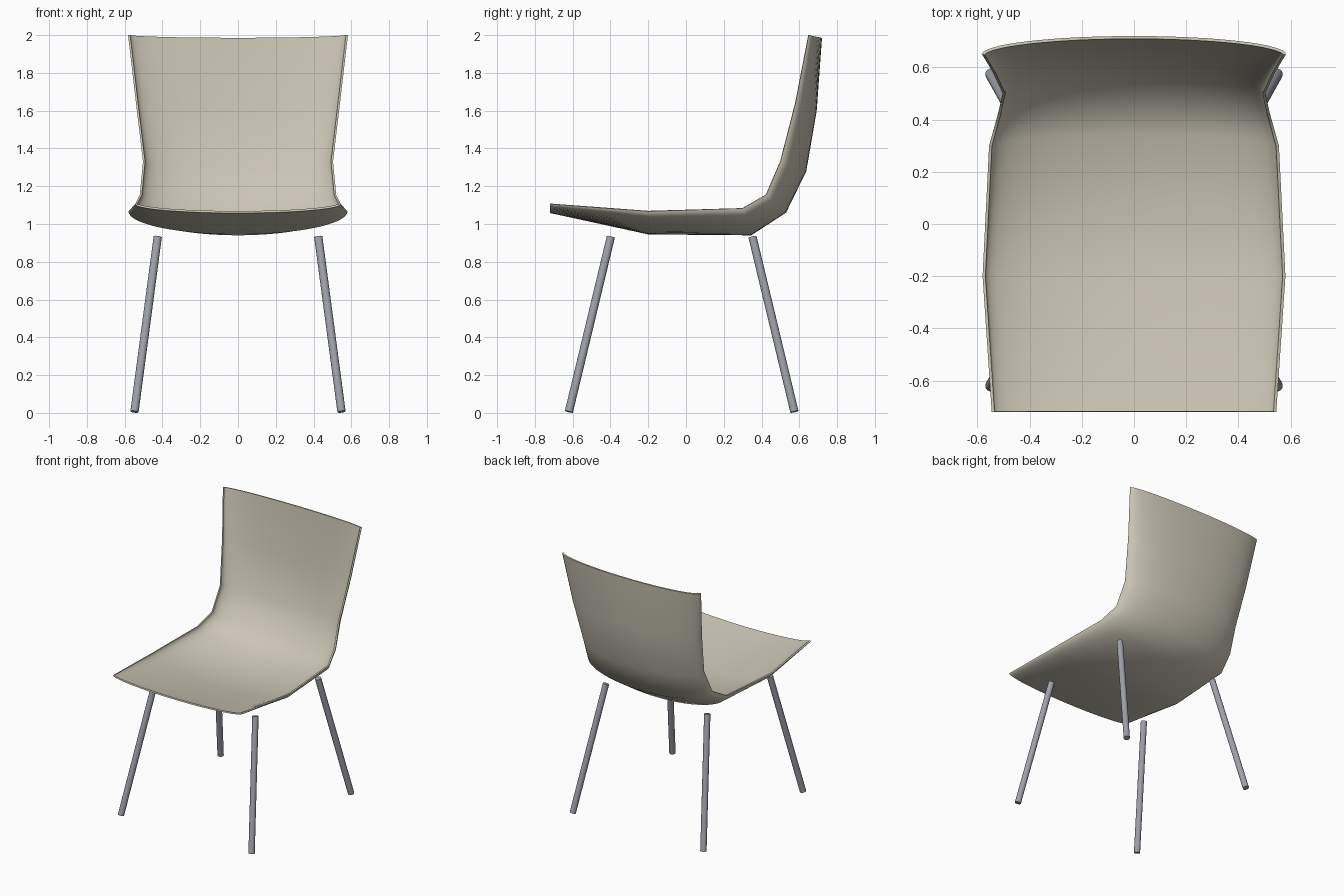
import bpy, bmesh, math
from mathutils import Vector

if "Cube" in bpy.data.objects:
    bpy.data.objects.remove(bpy.data.objects["Cube"])


def material(name, rgb):
    m = bpy.data.materials.new(name)
    m.diffuse_color = (*rgb, 1)
    m.use_nodes = True
    m.node_tree.nodes["Principled BSDF"].inputs["Base Color"].default_value = m.diffuse_color
    return m


SHELL = material("warm grey shell", (0.60, 0.565, 0.465))
METAL = material("grey metal", (0.35, 0.36, 0.41))


def finish(name, bm, mat):
    mesh = bpy.data.meshes.new(name)
    bm.to_mesh(mesh)
    bm.free()
    ob = bpy.data.objects.new(name, mesh)
    bpy.context.collection.objects.link(ob)
    mesh.materials.append(mat)
    bpy.ops.object.select_all(action='DESELECT')
    ob.select_set(True)
    bpy.context.view_layer.objects.active = ob
    return ob


# Seat shell stations: half width, rim (y, z), outer centre line (y, z)
STATIONS = [
    (0.545, (-0.72, 1.105), (-0.72, 1.058)),
    (0.58, (-0.20, 1.067), (-0.20, 0.945)),
    (0.555, (0.30, 1.083), (0.345, 0.94)),
    (0.52, (0.425, 1.155), (0.53, 1.06)),
    (0.503, (0.50, 1.33), (0.637, 1.28)),
    (0.54, (0.58, 1.64), (0.692, 1.60)),
    (0.582, (0.65, 2.00), (0.72, 1.985)),
]
N = 32
bm = bmesh.new()
rows = []
for w, rim, mid in STATIONS:
    row = []
    for j in range(N + 1):
        t = math.pi * (j / N - 0.5)
        k = math.cos(t)
        row.append(bm.verts.new((w * math.sin(t),
                                 rim[0] + (mid[0] - rim[0]) * k,
                                 rim[1] + (mid[1] - rim[1]) * k)))
    rows.append(row)
for a, b in zip(rows, rows[1:]):
    for j in range(N):
        bm.faces.new((a[j], a[j + 1], b[j + 1], b[j]))
shell = finish("seat_shell", bm, SHELL)
solid = shell.modifiers.new("thickness", 'SOLIDIFY')
solid.thickness = 0.011
solid.offset = 1
bpy.ops.object.modifier_apply(modifier=solid.name)
bpy.ops.object.shade_smooth_by_angle(angle=math.radians(45))


# Splayed round legs
def leg(name, top, foot, radius=0.022):
    top, foot = Vector(top), Vector(foot)
    axis = top - foot
    bm = bmesh.new()
    bmesh.ops.create_cone(bm, cap_ends=True, segments=20, radius1=radius,
                          radius2=radius, depth=axis.length)
    bm.transform(axis.to_track_quat('Z', 'Y').to_matrix().to_4x4())
    bmesh.ops.translate(bm, vec=(top + foot) / 2, verts=bm.verts)
    finish(name, bm, METAL)
    bpy.ops.object.shade_smooth_by_angle(angle=math.radians(40))


for side, s in (("left", -1), ("right", 1)):
    leg("front_leg_" + side, (s * 0.425, -0.398, 0.932), (s * 0.548, -0.62, 0.006))
    leg("back_leg_" + side, (s * 0.425, 0.352, 0.932), (s * 0.548, 0.574, 0.006))
